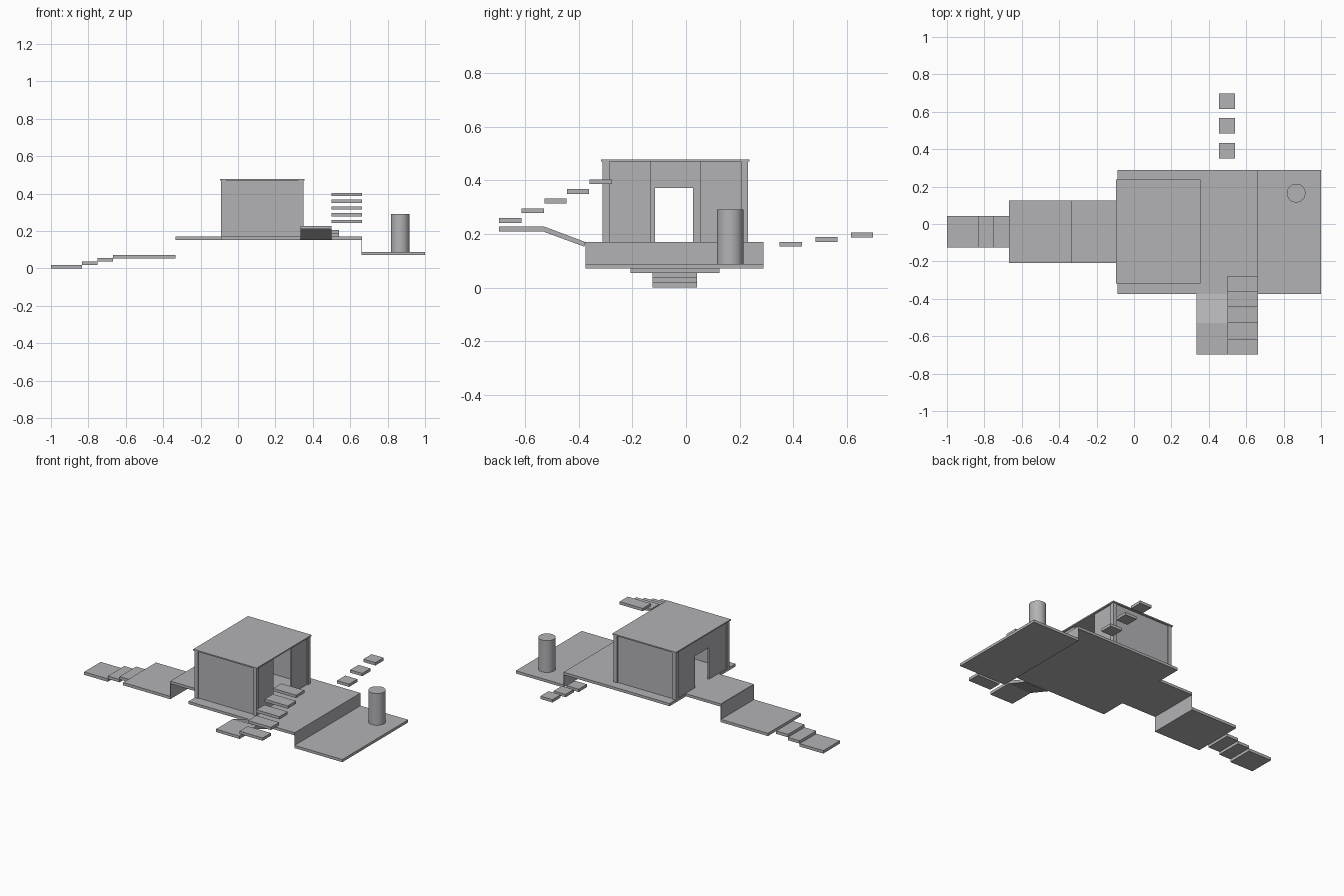
import bpy, bmesh, math

if "Cube" in bpy.data.objects:
    bpy.data.objects.remove(bpy.data.objects["Cube"])

grey = bpy.data.materials.new("plain grey")
grey.diffuse_color = (0.45, 0.45, 0.47, 1)
grey.use_nodes = True
grey.node_tree.nodes["Principled BSDF"].inputs["Base Color"].default_value = grey.diffuse_color


def finish(name, bm):
    bmesh.ops.recalc_face_normals(bm, faces=bm.faces)
    me = bpy.data.meshes.new(name)
    bm.to_mesh(me)
    bm.free()
    me.materials.append(grey)
    ob = bpy.data.objects.new(name, me)
    bpy.context.collection.objects.link(ob)
    return ob


def prism(name, profile, axis, lo, hi):
    """Extrude a 2D profile along x, y or z between lo and hi."""
    bm = bmesh.new()

    def place(a, b, t):
        return {"x": (t, a, b), "y": (a, t, b), "z": (a, b, t)}[axis]

    face = bm.faces.new([bm.verts.new(place(a, b, lo)) for a, b in profile])
    ext = bmesh.ops.extrude_face_region(bm, geom=[face])
    verts = [g for g in ext["geom"] if isinstance(g, bmesh.types.BMVert)]
    bmesh.ops.translate(bm, verts=verts, vec=place(0, 0, hi - lo))
    return finish(name, bm)


def box(name, x0, x1, y0, y1, z0, z1):
    return prism(name, [(x0, y0), (x1, y0), (x1, y1), (x0, y1)], "z", z0, z1)


# Approach steps, rising from the left end
for i, (x0, x1) in enumerate([(-1, -0.833), (-0.833, -0.75), (-0.75, -0.667)]):
    z = 0.0185 * i
    box(f"approach_step_{i + 1}", x0, x1, -0.125, 0.042, z, z + 0.0185)

# Left landing, raised main deck and lower right deck
box("left_landing", -0.667, -0.333, -0.208, 0.125, 0.054, 0.072)
prism("main_deck",
      [(-0.333, -0.208), (-0.087, -0.208), (-0.087, -0.375), (0.663, -0.375),
       (0.663, 0.29), (-0.087, 0.29), (-0.087, 0.125), (-0.333, 0.125)],
      "z", 0.153, 0.17)
box("right_lower_deck", 0.663, 1.0, -0.375, 0.29, 0.072, 0.089)

# Thin risers between the levels
box("left_riser", -0.335, -0.333, -0.208, 0.125, 0.056, 0.168)
box("right_riser", 0.661, 0.663, -0.375, 0.29, 0.073, 0.168)

# House: corner posts
X0, X1, Y0, Y1 = -0.09, 0.35, -0.312, 0.232
FLOOR, TOP, P, W = 0.17, 0.471, 0.026, 0.012
for sx, px in (("left", X0), ("right", X1 - P)):
    for sy, py in (("front", Y0), ("back", Y1 - P)):
        box(f"{sy}_{sx}_post", px, px + P, py, py + P, FLOOR, TOP)

# House: front and back walls, set in from the posts
box("front_wall", X0 + P, X1 - P, Y0 + 0.007, Y0 + 0.007 + W, FLOOR, TOP)
box("back_wall", X0 + P, X1 - P, Y1 - 0.007 - W, Y1 - 0.007, FLOOR, TOP)

# House: left wall with doorway, right wall as two panels with a tall gap
prism("left_wall",
      [(Y0 + P, FLOOR), (-0.115, FLOOR), (-0.115, 0.372), (0.027, 0.372),
       (0.027, FLOOR), (Y1 - P, FLOOR), (Y1 - P, TOP), (Y0 + P, TOP)],
      "x", X0 + 0.007, X0 + 0.007 + W)
box("right_wall_front_panel", X1 - 0.007 - W, X1 - 0.007, Y0 + P, -0.13, FLOOR, TOP)
box("right_wall_back_panel", X1 - 0.007 - W, X1 - 0.007, 0.052, Y1 - P, FLOOR, TOP)

# Thin flat roof
box("roof", -0.095, 0.355, -0.317, 0.237, TOP, 0.479)

# Front side ramp with flat outer end
prism("side_ramp",
      [(-0.698, 0.210), (-0.535, 0.210), (-0.38, 0.153), (-0.375, 0.17),
       (-0.53, 0.228), (-0.698, 0.228)],
      "x", 0.333, 0.5)

# Floating stair climbing towards the house
for i in range(5):
    y, z = -0.698 + 0.0845 * i, 0.242 + 0.036 * i
    box(f"stair_tread_{i + 1}", 0.5, 0.663, y, y + 0.083, z, z + 0.018)

# Stepping stones behind the deck
for i in range(3):
    y, z = 0.35 + 0.133 * i, 0.153 + 0.0175 * i
    box(f"stepping_stone_{i + 1}", 0.455, 0.54, y, y + 0.083, z, z + 0.018)

# Round column on the lower deck
bm = bmesh.new()
bmesh.ops.create_cone(bm, cap_ends=True, segments=40, radius1=0.05,
                      radius2=0.05, depth=0.204)
bmesh.ops.translate(bm, verts=bm.verts, vec=(0.867, 0.165, 0.19))
column = finish("column", bm)
bpy.context.view_layer.objects.active = column
column.select_set(True)
bpy.ops.object.shade_smooth_by_angle(angle=math.radians(35))
